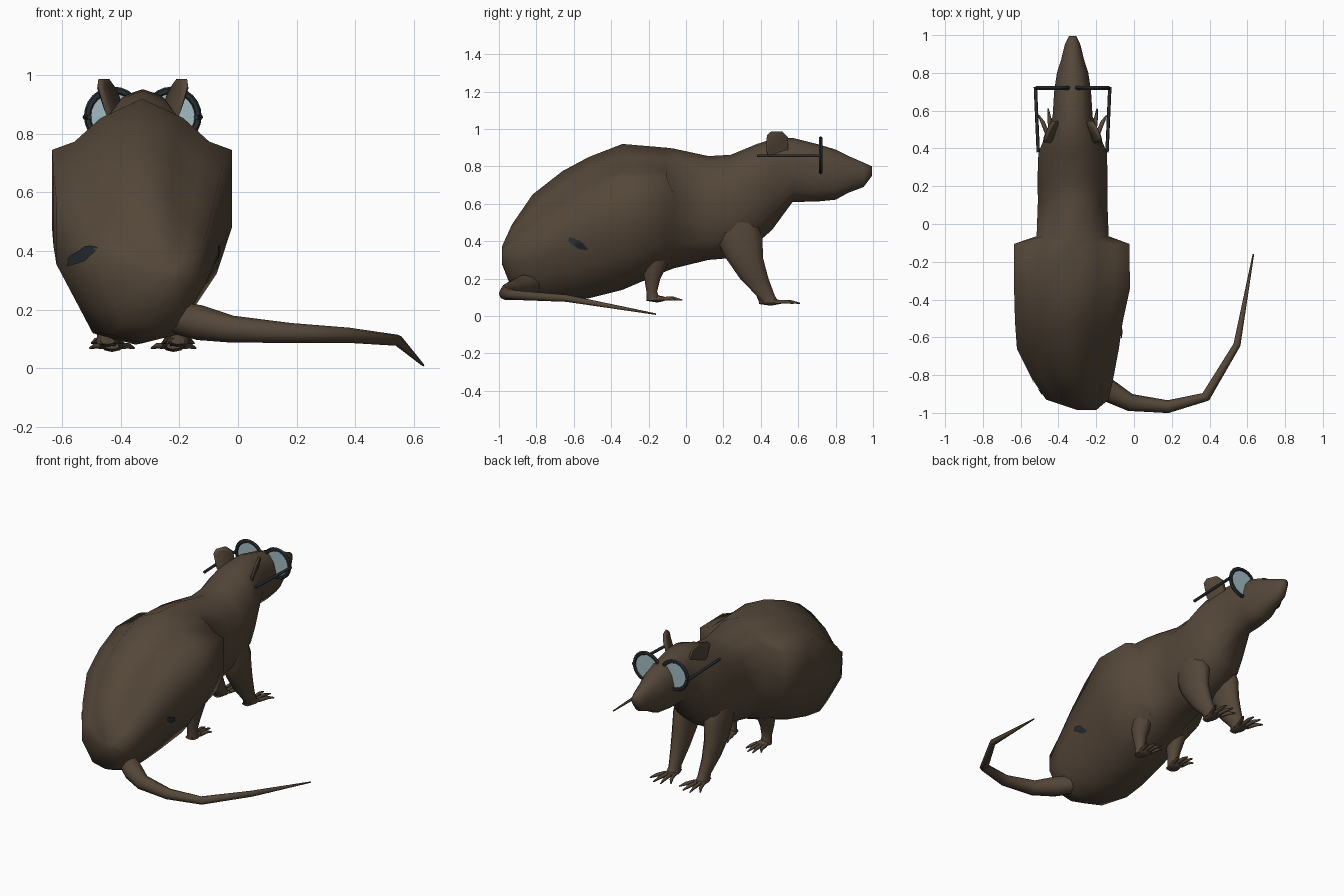
import bpy, bmesh, math
from mathutils import Vector
from mathutils.bvhtree import BVHTree

if "Cube" in bpy.data.objects:
    bpy.data.objects.remove(bpy.data.objects["Cube"])

CX = -0.325  # centre line of the animal


def material(name, rgb):
    m = bpy.data.materials.new(name)
    m.diffuse_color = (*rgb, 1)
    m.use_nodes = True
    m.node_tree.nodes["Principled BSDF"].inputs["Base Color"].default_value = m.diffuse_color
    return m


FUR = material("brown fur", (0.090, 0.063, 0.041))
FRAME = material("dark frame", (0.022, 0.027, 0.03))
LENS = material("pale blue lens", (0.36, 0.50, 0.55))


def finish(name, bm, mat, angle=45):
    bmesh.ops.recalc_face_normals(bm, faces=bm.faces)
    me = bpy.data.meshes.new(name)
    bm.to_mesh(me)
    bm.free()
    me.materials.append(mat)
    ob = bpy.data.objects.new(name, me)
    bpy.context.collection.objects.link(ob)
    bpy.ops.object.select_all(action='DESELECT')
    ob.select_set(True)
    bpy.context.view_layer.objects.active = ob
    bpy.ops.object.shade_smooth_by_angle(angle=math.radians(angle))
    return ob


def loft(name, rings, mat, angle=45):
    """Skin a list of equal-length point rings and cap both ends."""
    bm = bmesh.new()
    vs = [[bm.verts.new(p) for p in r] for r in rings]
    n = len(vs[0])
    for a, b in zip(vs, vs[1:]):
        for i in range(n):
            j = (i + 1) % n
            bm.faces.new((a[i], a[j], b[j], b[i]))
    bm.faces.new(vs[0])
    bm.faces.new(vs[-1])
    return finish(name, bm, mat, angle)


def circle(n):
    return [(math.cos(2 * math.pi * i / n), math.sin(2 * math.pi * i / n)) for i in range(n)]


def tube(name, pts, mat, n=8):
    """Round tube along points (x, y, z, radius)."""
    ps = [Vector(p[:3]) for p in pts]
    rings = []
    for k, p in enumerate(ps):
        t = (ps[min(k + 1, len(ps) - 1)] - ps[max(k - 1, 0)]).normalized()
        side = t.cross(Vector((0, 0, 1))).normalized()
        up = side.cross(t)
        r = pts[k][3]
        rings.append([p + side * c * r + up * s * r for c, s in circle(n)])
    return loft(name, rings, mat, 80)


# Rump sections: (y, centre x, bottom, top, half width, haunch ridge height)
RUMP = [
    (-0.985, -0.25, 0.28, 0.37, 0.05, 0.34), (-0.93, -0.30, 0.14, 0.49, 0.165, 0.39),
    (-0.82, -0.325, 0.085, 0.65, 0.215, 0.45), (-0.66, -0.35, 0.08, 0.775, 0.27, 0.57),
    (-0.52, -0.345, 0.095, 0.85, 0.285, 0.67), (-0.34, -0.328, 0.14, 0.92, 0.307, 0.745),
    (-0.105, -0.33, 0.24, 0.90, 0.305, 0.745)]
# Chest and head sections: (y, bottom, top, half width)
FORE = [
    (-0.065, 0.255, 0.895, 0.195), (0.12, 0.30, 0.855, 0.188), (0.24, 0.31, 0.862, 0.19),
    (0.38, 0.39, 0.92, 0.185), (0.46, 0.46, 0.945, 0.15), (0.57, 0.61, 0.952, 0.108),
    (0.70, 0.612, 0.92, 0.10), (0.80, 0.622, 0.89, 0.085), (0.87, 0.66, 0.855, 0.062),
    (0.95, 0.69, 0.82, 0.042), (0.995, 0.75, 0.80, 0.02)]


def rump_ring(y, cx, zb, zt, hw, zc):
    """Narrow back above a wide haunch ridge, flat flank, tapering belly."""
    up, down = zt - zc, zc - zb
    low = 0.75 if y < -0.4 else 0.83
    half = [(0, zt), (0.46, zt - 0.38 * up), (0.75, zt - 0.84 * up), (1, zc),
            (1, zc - 0.44 * down), (low, zc - 0.70 * down), (0.54, zc - 0.92 * down), (0, zb)]
    right = [(cx + hw * w, y, z) for w, z in half]
    left = [(cx - hw * w, y, z) for w, z in half[6:0:-1]]
    return right + left


def fore_ring(y, zb, zt, hw):
    pts = []
    for i in range(14):
        a = math.pi / 2 - 2 * math.pi * i / 14
        c = math.cos(a) if i % 7 else 0
        pts.append((CX + hw * math.copysign(abs(c) ** 0.85, c), y,
                    (zb + zt) / 2 + math.sin(a) * (zt - zb) / 2))
    return pts


body = loft("body", [rump_ring(*s) for s in RUMP] + [fore_ring(*s) for s in FORE], FUR, 100)

# Tail sweeping round to the right
tube("tail", [(-0.25, -0.80, 0.18, 0.055), (-0.13, -0.885, 0.155, 0.06),
              (-0.02, -0.945, 0.133, 0.046), (0.18, -0.967, 0.12, 0.034),
              (0.38, -0.915, 0.112, 0.026), (0.545, -0.64, 0.095, 0.019),
              (0.632, -0.16, 0.01, 0.004)], FUR)

# Legs: rings (side offset, y, z, half width x, half width y)
FRONT_LEG = [(0.09, 0.25, 0.66, 0.05, 0.05), (0.105, 0.27, 0.53, 0.066, 0.105),
             (0.11, 0.285, 0.42, 0.066, 0.13),
             (0.115, 0.312, 0.31, 0.06, 0.105), (0.112, 0.365, 0.20, 0.045, 0.08),
             (0.105, 0.425, 0.11, 0.032, 0.052), (0.105, 0.445, 0.07, 0.038, 0.055)]
HIND_LEG = [(0.13, -0.16, 0.32, 0.06, 0.09), (0.13, -0.18, 0.20, 0.04, 0.045),
            (0.125, -0.183, 0.13, 0.03, 0.03), (0.125, -0.175, 0.083, 0.034, 0.038)]


def leg(name, rows, s):
    loft(name, [[(CX + s * x + c * rx, y + d * ry, z) for c, d in circle(10)]
                for x, y, z, rx, ry in rows], FUR, 80)


def foot(name, x, heel, tip, z, spread):
    """Flat paw with four splayed toes."""
    length = tip - heel
    mid = heel + 0.5 * length
    loft(name + "_paw", [[(x + c * w, y, z + 0.012 + d * h) for c, d in circle(8)]
                         for y, w, h in ((heel, 0.025, 0.011), (heel + 0.3 * length, 0.037, 0.02),
                                         (mid, 0.042, 0.011))], FUR, 80)
    for k in (-1.5, -0.5, 0.5, 1.5):
        end = tip - 0.035 * (abs(k) > 1)
        tube(f"{name}_toe", [(x + k * 0.02, mid - 0.02, z + 0.012, 0.012),
                             (x + k * 0.7 * spread, (mid + end) / 2, z + 0.014, 0.011),
                             (x + k * spread, end, z + 0.005, 0.004)], FUR, 6)


for side, s in (("left", -1), ("right", 1)):
    leg(side + "_front_leg", FRONT_LEG, s)
    leg(side + "_hind_leg", HIND_LEG, s)
    foot(side + "_front", CX + s * 0.105, 0.39, 0.61, 0.063, 0.05)
    foot(side + "_hind", CX + s * 0.12, -0.21, -0.02, 0.08, 0.036)

    # Ear: thin leaf facing forward and outward
    outline = [(0.45, 0.83), (0.43, 0.88), (0.432, 0.965), (0.455, 0.987),
               (0.515, 0.987), (0.545, 0.955), (0.545, 0.88), (0.525, 0.83)]
    rings = []
    for off, f in ((0.010, 0.82), (0.008, 1.0), (-0.006, 1.0), (-0.014, 0.85)):
        rings.append([(CX + s * (0.09 + off + (0.487 - y) * 0.38 + (z - 0.84) * 0.28),
                       0.487 + (y - 0.487) * f, 0.91 + (z - 0.91) * f) for y, z in outline])
    loft(side + "_ear", rings, FUR, 60)

    # Glasses: rim, lens and temple arm
    gx, gy, gz, r = CX + s * 0.1, 0.72, 0.86, 0.088
    rim = [[(gx + c * (r + 0.013 * a), gy + 0.011 * b, gz + d * (r + 0.013 * a))
            for a, b in circle(6)] for c, d in circle(24)]
    bm = bmesh.new()
    vs = [[bm.verts.new(p) for p in ring] for ring in rim]
    for i in range(24):
        for j in range(6):
            bm.faces.new((vs[i][j], vs[i][j - 1], vs[i - 1][j - 1], vs[i - 1][j]))
    finish(side + "_rim", bm, FRAME)
    loft(side + "_lens", [[(gx + c * r, gy + o, gz + d * r) for c, d in circle(24)]
                          for o in (-0.003, 0.003)], LENS, 30)
    tube(side + "_temple", [(CX + s * 0.197, 0.725, 0.857, 0.009),
                            (CX + s * 0.182, 0.38, 0.857, 0.009)], FRAME, 6)

# Dark fur patches laid onto the flanks
bm = bmesh.new()
bm.from_mesh(body.data)
tree = BVHTree.FromBMesh(bm)
bm.free()


def patch(name, origin, direction, u, half_u, half_v, tilt):
    d, u, up = Vector(direction), Vector(u), Vector((0, 0, 1))
    bm = bmesh.new()
    rings = []
    for f in (0.05, 0.5, 1.0):
        ring = []
        for i, (c, s) in enumerate(circle(14)):
            w = f * (0.9 + 0.1 * math.cos(i * 2.3))
            a, b = c * half_u * w, s * half_v * w + tilt * c * half_u * w
            hit, nor, _, _ = tree.ray_cast(Vector(origin) + u * a + up * b, d)
            if hit is None:
                bm.free()
                return
            ring.append(bm.verts.new(hit - d * 0.007))
        rings.append(ring)
    bm.faces.new(rings[0])
    for a, b in zip(rings, rings[1:]):
        for i in range(14):
            bm.faces.new((a[i - 1], a[i], b[i], b[i - 1]))
    finish(name, bm, FRAME)


patch("left_patch", (-0.535, -2, 0.385), (0, 1, 0), (1, 0, 0), 0.056, 0.026, 0.5)
patch("right_patch", (2, -0.58, 0.385), (-1, 0, 0), (0, 1, 0), 0.055, 0.025, -0.5)
